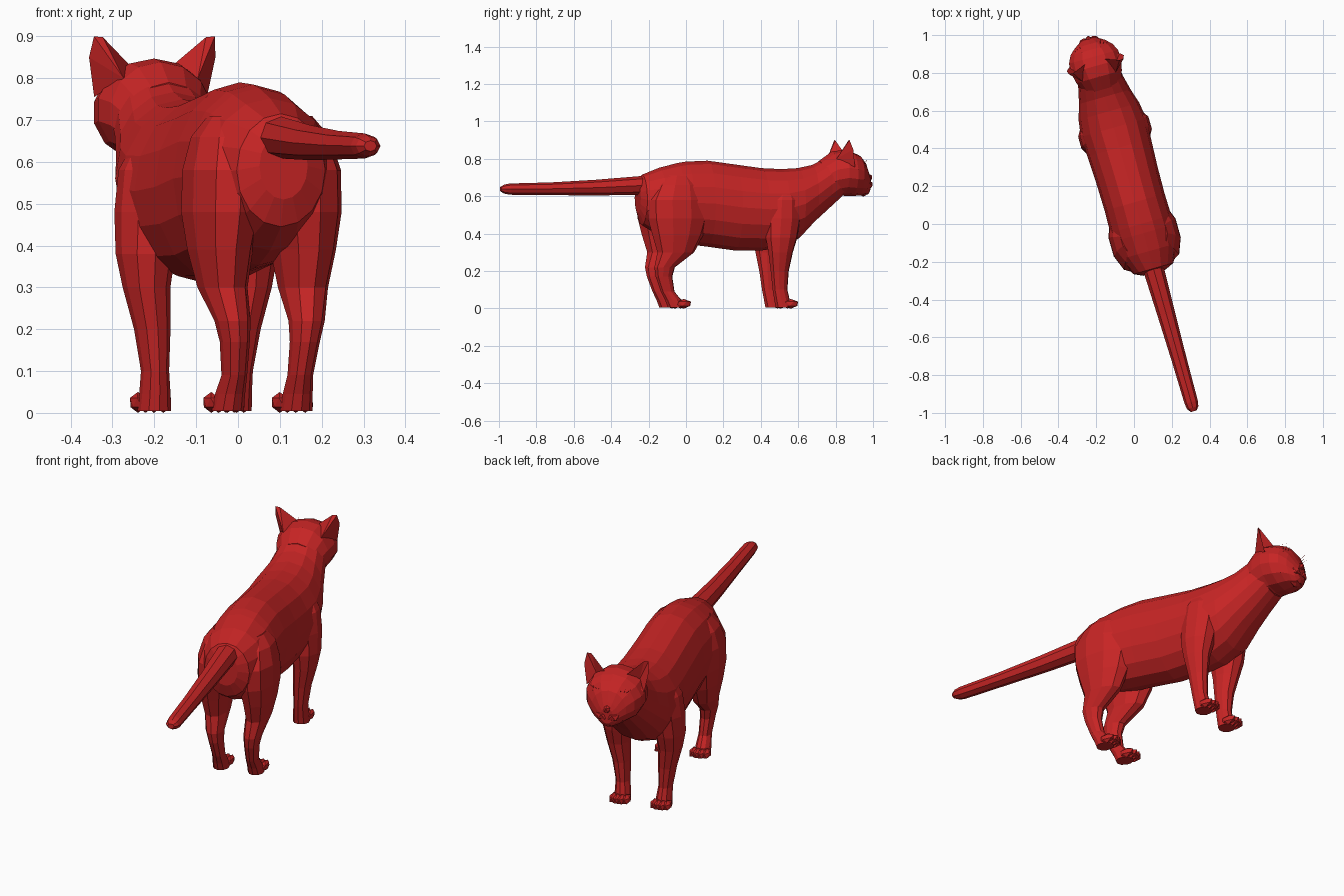
import bpy, bmesh
from math import sin, cos, pi, radians
from mathutils import Vector

A = radians(15.8)
red = bpy.data.materials.new("red")
red.diffuse_color = (0.57, 0.018, 0.018, 1)


def P(s, t, z):
    """Cat frame (s forward, t to the side, z up) to world."""
    return Vector((0.036 - s * sin(A) + t * cos(A), s * cos(A) + t * sin(A), z))


def finish(name, bm):
    bmesh.ops.recalc_face_normals(bm, faces=bm.faces)
    me = bpy.data.meshes.new(name)
    bm.to_mesh(me)
    bm.free()
    me.materials.append(red)
    ob = bpy.data.objects.new(name, me)
    bpy.context.collection.objects.link(ob)


def skin(bm, rings):
    rows = [[bm.verts.new(p) for p in r] for r in rings]
    n = len(rows[0])
    for a, b in zip(rows, rows[1:]):
        for i in range(n):
            j = (i + 1) % n
            bm.faces.new((a[i], a[j], b[j], b[i]))
    bm.faces.new(rows[0])
    bm.faces.new(rows[-1])


def loft_forward(name, secs, n):
    """Sections: s, z centre, half width, half height."""
    bm = bmesh.new()
    skin(bm, [[P(s, w * sin(2 * pi * i / n), z + h * cos(2 * pi * i / n))
               for i in range(n)] for s, z, w, h in secs])
    finish(name, bm)


def loft_up(bm, secs, side, n=10):
    """Sections: z, s centre, t centre, half length, half width."""
    skin(bm, [[P(s + rs * cos(2 * pi * i / n), side * (t + rt * sin(2 * pi * i / n)), z)
               for i in range(n)] for z, s, t, rs, rt in secs])


def blob(bm, c, r, sub=1):
    vs = bmesh.ops.create_icosphere(bm, subdivisions=sub, radius=1)["verts"]
    for v in vs:
        v.co = P(c[0] + v.co.x * r[0], c[1] + v.co.y * r[1], c[2] + v.co.z * r[2])


def hair(bm, a, b):
    skin(bm, [[P(*a) + Vector((0.0012 * cos(k), 0, 0.0012 * sin(k))) for k in (0, 2.1, 4.2)],
              [P(*b) + Vector((0.0004 * cos(k), 0, 0.0004 * sin(k))) for k in (0, 2.1, 4.2)]])


# Torso and neck
loft_forward("torso", [
    (-0.268, 0.59, 0.06, 0.08), (-0.245, 0.58, 0.11, 0.135), (-0.15, 0.57, 0.158, 0.182),
    (-0.05, 0.565, 0.168, 0.212), (0.0, 0.565, 0.168, 0.22), (0.12, 0.56, 0.165, 0.23),
    (0.27, 0.54, 0.168, 0.23), (0.42, 0.53, 0.175, 0.22), (0.53, 0.535, 0.18, 0.21),
    (0.62, 0.56, 0.167, 0.19), (0.70, 0.61, 0.142, 0.157), (0.78, 0.665, 0.123, 0.142),
    (0.86, 0.71, 0.11, 0.115)], 16)

# Tail
loft_forward("tail", [
    (-0.16, 0.665, 0.06, 0.055), (-0.25, 0.658, 0.055, 0.05), (-0.50, 0.646, 0.047, 0.042),
    (-0.75, 0.64, 0.040, 0.034), (-0.98, 0.638, 0.036, 0.03), (-1.01, 0.638, 0.031, 0.024),
    (-1.03, 0.638, 0.016, 0.013)], 8)

# Head
loft_forward("head", [
    (0.74, 0.68, 0.10, 0.11), (0.81, 0.715, 0.128, 0.124), (0.87, 0.725, 0.142, 0.122),
    (0.92, 0.718, 0.138, 0.118), (0.96, 0.712, 0.118, 0.108), (0.99, 0.695, 0.085, 0.088),
    (1.01, 0.672, 0.052, 0.062), (1.02, 0.668, 0.03, 0.04)], 14)

# Muzzle, nose, eyes, brows and whiskers
bm = bmesh.new()
blob(bm, (1.01, 0, 0.70), (0.027, 0.018, 0.022))
blob(bm, (0.985, 0, 0.622), (0.028, 0.036, 0.024))
for k in (-1, 1):
    blob(bm, (1.0, k * 0.026, 0.662), (0.031, 0.034, 0.026))
    blob(bm, (0.975, k * 0.058, 0.734), (0.017, 0.024, 0.012))
    blob(bm, (0.966, k * 0.058, 0.759), (0.02, 0.034, 0.01))
    for j in range(3):
        hair(bm, (0.965, k * (0.05 + 0.01 * j), 0.765), (1.0 - 0.01 * j, k * (0.06 + 0.022 * j), 0.80))
finish("face", bm)

# Hollow ears
bm = bmesh.new()
for k in (-1, 1):
    inner, outer, mid, back, t1, t2, hollow = [bm.verts.new(P(s, k * t, z)) for s, t, z in (
        (0.895, 0.05, 0.828), (0.90, 0.14, 0.755), (0.885, 0.157, 0.85), (0.81, 0.092, 0.80),
        (0.866, 0.128, 0.898), (0.866, 0.15, 0.90), (0.862, 0.105, 0.80))]
    for f in ((inner, back, t1), (back, t2, t1), (back, mid, t2), (back, outer, mid),
              (inner, t1, hollow), (t1, t2, hollow), (t2, mid, hollow), (mid, outer, hollow),
              (inner, hollow, outer), (inner, outer, back)):
        bm.faces.new(f)
finish("ears", bm)

# Legs with toed paws
HIND = [(0.71, -0.06, 0.075, 0.08, 0.05), (0.66, -0.065, 0.085, 0.13, 0.08),
        (0.58, -0.075, 0.097, 0.165, 0.09), (0.48, -0.073, 0.10, 0.167, 0.089),
        (0.39, -0.075, 0.103, 0.14, 0.073), (0.30, -0.085, 0.10, 0.102, 0.056),
        (0.22, -0.145, 0.092, 0.057, 0.042), (0.17, -0.147, 0.087, 0.046, 0.035),
        (0.09, -0.125, 0.082, 0.038, 0.03), (0.045, -0.095, 0.084, 0.045, 0.035),
        (0.004, -0.078, 0.085, 0.046, 0.038)]
FRONT = [(0.66, 0.52, 0.10, 0.05, 0.04), (0.58, 0.51, 0.112, 0.09, 0.074),
         (0.48, 0.505, 0.117, 0.098, 0.08), (0.38, 0.495, 0.127, 0.088, 0.07),
         (0.30, 0.49, 0.126, 0.068, 0.056), (0.20, 0.489, 0.112, 0.05, 0.043),
         (0.10, 0.493, 0.104, 0.041, 0.033), (0.045, 0.505, 0.101, 0.043, 0.037),
         (0.004, 0.513, 0.10, 0.043, 0.04)]
for name, secs in (("hind_leg", HIND), ("front_leg", FRONT)):
    for k, label in ((-1, "left"), (1, "right")):
        bm = bmesh.new()
        loft_up(bm, secs, k)
        _, s, t, _, _ = secs[-1]
        for j in (-1.5, -0.5, 0.5, 1.5):
            blob(bm, (s + 0.045 - 0.008 * abs(j), k * t + 0.021 * j, 0.025), (0.042, 0.019, 0.025))
        finish(name + "_" + label, bm)
